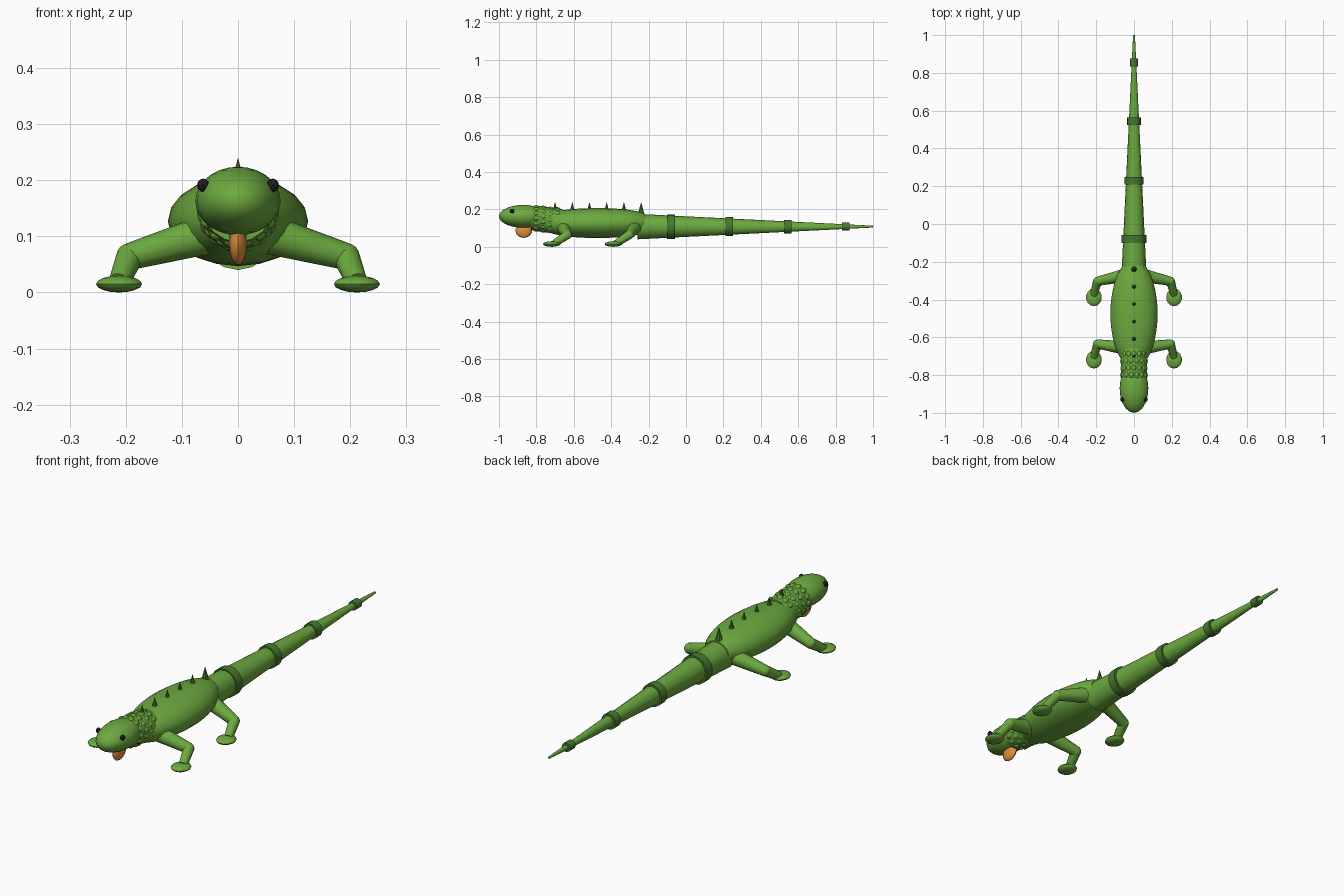
import bpy, bmesh, math
from mathutils import Vector

if "Cube" in bpy.data.objects:
    bpy.data.objects.remove(bpy.data.objects["Cube"])


def material(name, rgb):
    m = bpy.data.materials.new(name)
    m.diffuse_color = (*rgb, 1)
    m.use_nodes = True
    m.node_tree.nodes["Principled BSDF"].inputs["Base Color"].default_value = m.diffuse_color
    return m


GREEN = material("leaf green", (0.15, 0.40, 0.05))
DARK = material("dark green", (0.06, 0.19, 0.03))
ORANGE = material("orange", (0.75, 0.29, 0.05))
BLACK = material("black", (0.012, 0.012, 0.015))


def finish(name, bm, mat, smooth=40):
    bmesh.ops.recalc_face_normals(bm, faces=bm.faces)
    me = bpy.data.meshes.new(name)
    bm.to_mesh(me)
    bm.free()
    me.materials.append(mat)
    ob = bpy.data.objects.new(name, me)
    bpy.context.collection.objects.link(ob)
    bpy.ops.object.select_all(action='DESELECT')
    ob.select_set(True)
    bpy.context.view_layer.objects.active = ob
    bpy.ops.object.shade_smooth_by_angle(angle=math.radians(smooth))
    return ob


def loft(name, rings, mat, sides=16):
    """Skin elliptical rings (y, centre z, half width, half height) along y."""
    bm = bmesh.new()
    loops = []
    for y, z, rx, rz in rings:
        loops.append([bm.verts.new((rx * math.cos(a), y, z + rz * math.sin(a)))
                      for a in (2 * math.pi * i / sides for i in range(sides))])
    for a, b in zip(loops, loops[1:]):
        for i in range(sides):
            j = (i + 1) % sides
            bm.faces.new((a[i], a[j], b[j], b[i]))
    bm.faces.new(loops[0])
    bm.faces.new(loops[-1])
    return finish(name, bm, mat)


def ellipsoid(name, c, r, mat, u=16, v=10):
    bm = bmesh.new()
    bmesh.ops.create_uvsphere(bm, u_segments=u, v_segments=v, radius=1)
    for p in bm.verts:
        p.co = Vector(c) + Vector(p.co[i] * r[i] for i in range(3))
    return finish(name, bm, mat)


def limb(name, a, b, r1, r2, mat, sides=12):
    """Tapered cylinder from a to b."""
    a, b = Vector(a), Vector(b)
    bm = bmesh.new()
    bmesh.ops.create_cone(bm, cap_ends=True, segments=sides, radius1=r1,
                          radius2=r2, depth=(b - a).length)
    rot = (b - a).to_track_quat('Z', 'Y')
    for p in bm.verts:
        p.co = rot @ p.co + (a + b) / 2
    return finish(name, bm, mat)


# Trunk: long barrel with blunt ends
trunk = []
for i in range(13):
    t = -0.87 + 1.74 * i / 12
    k = math.sqrt(1 - t * t)
    trunk.append((-0.475 + 0.29 * t, 0.127, 0.125 * k, 0.080 * k ** 0.6))
loft("trunk", trunk, GREEN, 20)

# Tail with raised bands
loft("tail", [(-0.26, 0.108, 0.066, 0.068), (1.0, 0.108, 0.005, 0.005)], GREEN, 16)
for y, r, w in ((-0.08, 0.066, 0.021), (0.23, 0.051, 0.02),
                (0.545, 0.036, 0.02), (0.855, 0.021, 0.02)):
    loft("tail_band", [(y - w, 0.108, r, r), (y + w, 0.108, r, r)], DARK)

# Neck, head, eyes and throat flap
loft("neck", [(-0.83, 0.152, 0.062, 0.062), (-0.80, 0.152, 0.068, 0.067),
              (-0.72, 0.142, 0.070, 0.069), (-0.66, 0.135, 0.070, 0.067)], GREEN)
ellipsoid("head", (0, -0.87, 0.163), (0.076, 0.13, 0.061), GREEN, 20, 14)
ellipsoid("throat_flap", (0, -0.867, 0.088), (0.016, 0.045, 0.040), ORANGE, 12, 10)
for s in (-1, 1):
    ellipsoid("eye", (s * 0.062, -0.93, 0.191), (0.011, 0.012, 0.012), BLACK, 8, 6)

# Rows of low overlapping scales round the neck
for row in range(4):
    y = -0.80 + 0.037 * row
    zc = 0.152 - 0.004 * row
    for i in range(14):
        a = 2 * math.pi * (i + 0.5 * (row % 2)) / 14
        ellipsoid("neck_scale", (0.060 * math.cos(a), y, zc + 0.059 * math.sin(a)),
                  (0.0135, 0.02, 0.0135), GREEN, 8, 6)

# Spikes along the back
for i in range(6):
    y = -0.70 + 0.092 * i
    limb("back_spike", (0, y, 0.165), (0, y, 0.24), 0.02, 0.0, DARK, 8)

# Legs: thigh, knee, shin and flat foot
for part, hip_y, knee_y, foot_y in (("front", -0.655, -0.635, -0.718),
                                    ("rear", -0.275, -0.303, -0.388)):
    for s in (-1, 1):
        knee = (s * 0.193, knee_y, 0.064)
        limb(part + "_thigh", (s * 0.06, hip_y, 0.102), knee, 0.035, 0.024, GREEN)
        ellipsoid(part + "_knee", knee, (0.024, 0.024, 0.024), GREEN, 12, 8)
        limb(part + "_shin", knee, (s * 0.212, foot_y + 0.015, 0.018),
             0.024, 0.019, GREEN)
        ellipsoid(part + "_foot", (s * 0.212, foot_y, 0.015),
                  (0.042, 0.047, 0.015), GREEN, 14, 8)
